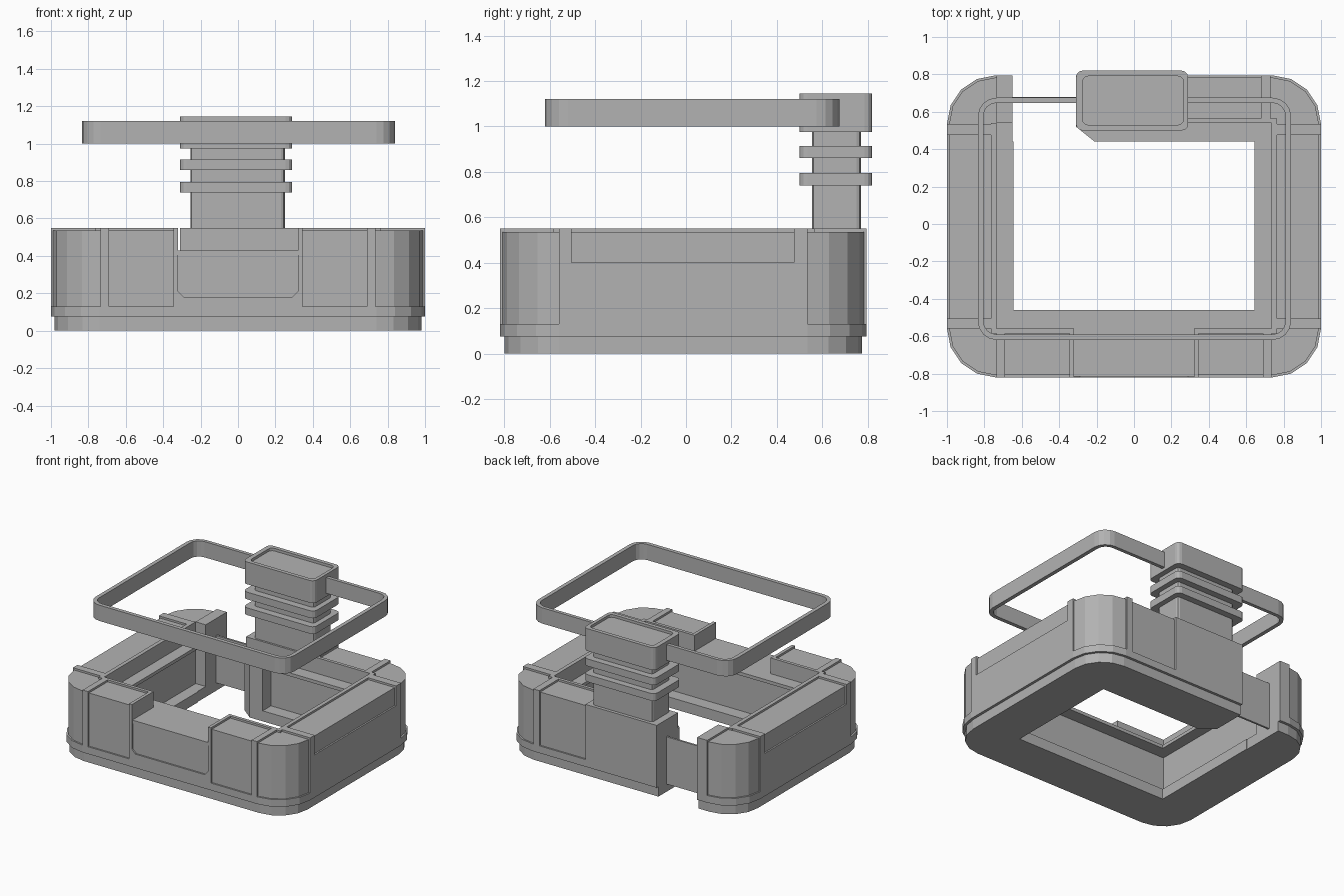
import bpy
import bmesh
import math

old = bpy.data.objects.get("Cube")
if old:
    bpy.data.objects.remove(old)

grey = bpy.data.materials.new("plain_grey")
grey.use_nodes = True
colour = (0.45, 0.45, 0.45, 1)
grey.diffuse_color = colour
grey.node_tree.nodes["Principled BSDF"].inputs["Base Color"].default_value = colour


def finish(name, bm):
    bmesh.ops.recalc_face_normals(bm, faces=bm.faces)
    mesh = bpy.data.meshes.new(name)
    bm.to_mesh(mesh)
    bm.free()
    mesh.materials.append(grey)
    obj = bpy.data.objects.new(name, mesh)
    bpy.context.collection.objects.link(obj)
    return obj


def prism(name, points, lo, hi, axis="z"):
    """Extrude an outline along z, or along y when axis is y."""
    bm = bmesh.new()
    place = (lambda p: (p[0], p[1], lo)) if axis == "z" else (lambda p: (p[0], lo, p[1]))
    face = bm.faces.new([bm.verts.new(place(p)) for p in points])
    moved = bmesh.ops.extrude_face_region(bm, geom=[face])["geom"]
    step = (0, 0, hi - lo) if axis == "z" else (0, hi - lo, 0)
    bmesh.ops.translate(bm, vec=step, verts=[v for v in moved if isinstance(v, bmesh.types.BMVert)])
    return finish(name, bm)


def box(name, x0, x1, y0, y1, z0, z1):
    return prism(name, [(x0, y0), (x1, y0), (x1, y1), (x0, y1)], z0, z1)


def rounded(x0, x1, y0, y1, r, n=4):
    pts = []
    corners = [(x1 - r, y1 - r), (x0 + r, y1 - r), (x0 + r, y0 + r), (x1 - r, y0 + r)]
    for i, (cx, cy) in enumerate(corners):
        for k in range(n + 1):
            a = math.pi / 2 * (i + k / n)
            pts.append((cx + r * math.cos(a), cy + r * math.sin(a)))
    return pts


def rounded_ring(name, outer, inner, z0, z1):
    """Closed band between two matching outlines."""
    bm = bmesh.new()
    loops = [[bm.verts.new((x, y, z)) for x, y in pts]
             for pts, z in ((outer, z0), (outer, z1), (inner, z1), (inner, z0))]
    n = len(outer)
    for a, b in zip(loops, loops[1:] + loops[:1]):
        for i in range(n):
            j = (i + 1) % n
            bm.faces.new((a[i], a[j], b[j], b[i]))
    return finish(name, bm)


BACK, FRONT = 0.795, -0.82
GAP_L, GAP_R = -0.65, -0.31


def open_ring(name, inset, half, front, back, z0, z1):
    """Counter outline with rounded corners, open at the rear doorway."""
    pts = rounded(-1 + inset, 1 - inset, FRONT + inset, BACK - inset, 0.26 - inset)
    right, rest = pts[:5], pts[5:]
    y = BACK - inset
    outline = [(GAP_L, y)] + rest + right + [(GAP_R, y)]
    outline += [(GAP_R, back + 0.08), (-0.21, back), (half, back), (half, front),
                (-half, front), (-half, back), (GAP_L, back)]
    return prism(name, outline, z0, z1)


# Plinth, base band, walls and inner shelf
open_ring("plinth", 0.02, 0.645, -0.46, 0.44, 0, 0.08)
open_ring("base_band", 0, 0.735, -0.56, 0.54, 0.075, 0.13)
walls = open_ring("counter_walls", 0.012, 0.735, -0.56, 0.54, 0.1, 0.535)
open_ring("inner_shelf", 0.03, 0.645, -0.46, 0.44, 0.405, 0.43)

# Serving opening at the front
cutter = box("opening_cutter", -0.32, 0.32, -1, -0.3, 0.42, 0.7)
cutter.hide_render = True
cut = walls.modifiers.new("opening", "BOOLEAN")
cut.operation = "DIFFERENCE"
cut.solver = "EXACT"
cut.object = cutter
bpy.context.view_layer.update()
graph = bpy.context.evaluated_depsgraph_get()
cut_mesh = bpy.data.meshes.new_from_object(walls.evaluated_get(graph))
walls.modifiers.clear()
walls.data = cut_mesh
bpy.data.objects.remove(cutter)
box("serving_ledge", -0.32, 0.32, -0.815, -0.46, 0.405, 0.43)

# Front frame with chamfered recess
half_frame = [(0.345, 0.12), (0.345, 0.55), (0.32, 0.55), (0.32, 0.21), (0.29, 0.18)]
prism("front_frame", half_frame + [(-x, z) for x, z in reversed(half_frame)],
      FRONT, -0.80, "y")

for side, s in (("left", 1), ("right", -1)):
    def sbox(name, a, b, *rest):
        box(side + "_" + name, min(a * s, b * s), max(a * s, b * s), *rest)
    # Ribs and raised rims
    sbox("front_rib", 0.69, 0.735, FRONT, -0.56, 0.1, 0.55)
    sbox("opening_rib", 0.32, 0.345, FRONT + 0.005, -0.56, 0.42, 0.55)
    sbox("front_rim", 0.32, 0.765, -0.585, -0.56, 0.42, 0.55)
    sbox("side_rim", 0.735, 0.765, -0.56, 0.54, 0.42, 0.55)
    sbox("side_front_rib", 0.735, 1, -0.56, -0.505, 0.1, 0.55)
    sbox("side_back_rib", 0.735, 1, 0.475, 0.535, 0.1, 0.55)
    # Flush lower side panel
    sbox("side_panel", 0.95, 1, -0.56, 0.535, 0.1, 0.40)

# Back counter
box("back_rib", 0.68, 0.73, 0.54, BACK, 0.1, 0.55)
box("back_rim", 0.28, 0.765, 0.54, 0.565, 0.42, 0.55)
box("door_post", -0.735, GAP_L, 0.54, BACK, 0.08, 0.55)
box("tower_base", GAP_R, 0.29, 0.54, BACK, 0.08, 0.55)
prism("shelf_pillar", [(GAP_R, 0.6), (GAP_R, 0.52), (-0.21, 0.44), (-0.1, 0.44), (-0.1, 0.6)],
      0.05, 0.42)
box("door", GAP_L, GAP_R, 0.665, 0.68, 0.06, 0.42)

# Tower with collars and a head with a sunken top
prism("tower_column", rounded(-0.255, 0.25, 0.555, 0.77, 0.02, 2), 0.54, 1.0)
foot = rounded(-0.31, 0.29, 0.5, 0.82, 0.035, 3)
for i, (z0, z1) in enumerate([(0.74, 0.795), (0.86, 0.915)]):
    prism("tower_collar_%d" % (i + 1), foot, z0, z1)
prism("tower_head", foot, 0.975, 1.125)
rounded_ring("tower_head_rim", foot, rounded(-0.275, 0.265, 0.53, 0.79, 0.03, 3), 1.12, 1.145)

# Hanging band around the tower head
rounded_ring("hanging_band", rounded(-0.835, 0.84, -0.62, 0.675, 0.1),
             rounded(-0.805, 0.81, -0.59, 0.648, 0.07), 1.0, 1.12)
